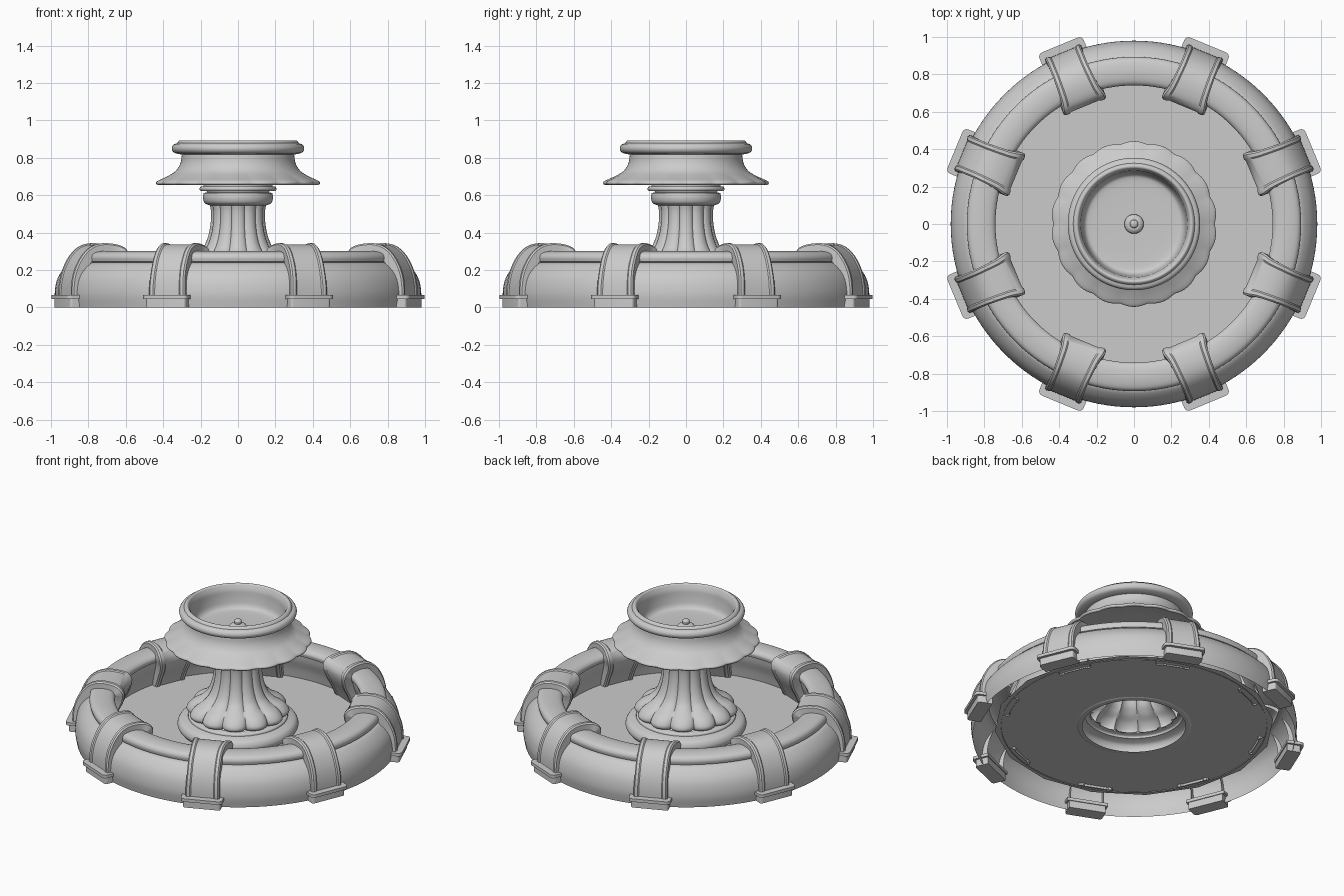
import bpy, bmesh, math
from mathutils import Matrix, Vector

if "Cube" in bpy.data.objects:
    bpy.data.objects.remove(bpy.data.objects["Cube"])


def spline(pts, n=4):
    """Smooth curve through a few profile points."""
    v = [Vector(p) for p in pts]
    v = [2 * v[0] - v[1]] + v + [2 * v[-1] - v[-2]]
    out = []
    for i in range(1, len(v) - 2):
        a, b, c, d = v[i - 1:i + 3]
        for k in range(n):
            t = k / n
            out.append(0.5 * (2 * b + (c - a) * t + (2 * a - 5 * b + 4 * c - d) * t * t
                              + (3 * b - a - 3 * c + d) * t ** 3))
    return out + [v[-2]]


def finish(name, bm, angle=38):
    bmesh.ops.remove_doubles(bm, verts=bm.verts, dist=1e-5)
    bmesh.ops.recalc_face_normals(bm, faces=bm.faces)
    me = bpy.data.meshes.new(name)
    bm.to_mesh(me)
    bm.free()
    me.shade_smooth()
    me.set_sharp_from_angle(angle=math.radians(angle))
    ob = bpy.data.objects.new(name, me)
    bpy.context.collection.objects.link(ob)
    return ob


def lathe(name, profile, sides=96, warp=None, angle=38):
    """Spin a (radius, height) profile; warp may change the radius by angle."""
    bm = bmesh.new()
    rings = []
    for r, z in profile:
        ring = []
        for i in range(sides):
            a = 2 * math.pi * i / sides
            q = warp(r, z, a) if warp else r
            ring.append(bm.verts.new((q * math.cos(a), q * math.sin(a), z)))
        rings.append(ring)
    for lo, hi in zip(rings, rings[1:]):
        for i in range(sides):
            j = (i + 1) % sides
            bm.faces.new((lo[i], lo[j], hi[j], hi[i]))
    return finish(name, bm, angle)


# Basin wall: bulging outside, rounded lip, curved inside
lathe("basin_wall",
      spline([(.97, 0), (.98, .07), (.97, .14), (.945, .19), (.905, .23), (.875, .24)])
      + spline([(.89, .245), (.893, .27), (.875, .292), (.82, .302), (.765, .295), (.742, .275), (.745, .25)])
      + spline([(.757, .245), (.765, .2), (.785, .14), (.8, .07)]), 128)

# Flat basin floor with a central opening
lathe("basin_floor", [(.84, .075), (.33, .075)], 16)

# Pedestal base rings
lathe("pedestal_base",
      spline([(.31, .07), (.345, .075), (.364, .105), (.35, .14), (.315, .155)])
      + spline([(.30, .158), (.295, .17), (.265, .178)]))


# Fluted pedestal column with raised ribs
def flute(r, z, a):
    strength = .045 if z > .3 else .06
    return r * (1 - strength + 2 * strength * abs(math.cos(6 * a)) ** .7)


lathe("fluted_column",
      spline([(.26, .175), (.288, .19), (.29, .215), (.262, .25), (.215, .28), (.178, .32),
              (.153, .38), (.14, .45), (.138, .51), (.145, .55)]), 144, flute, 60)

# Collar between column and bowl
lathe("collar",
      [(.13, .545)] + spline([(.15, .545), (.178, .558), (.187, .585), (.183, .612)])
      + [(.165, .615), (.168, .622)]
      + spline([(.2, .622), (.206, .633), (.2, .646)], 3) + [(.185, .646), (.185, .665)])


# Upper bowl with scalloped skirt
def scallop(r, z, a):
    f = max(0, min(1, (r - .34) / .1)) if z < .76 else 0
    return r - f * .012 * (1 - abs(math.sin(9 * a)))


lathe("upper_bowl",
      [(.17, .66), (.3, .665), (.41, .662)]
      + spline([(.435, .655), (.443, .663), (.435, .676), (.385, .699), (.335, .728), (.308, .77), (.30, .818)])
      + spline([(.32, .82), (.345, .83), (.354, .85), (.345, .87), (.325, .878)])
      + spline([(.322, .884), (.312, .893), (.3, .89), (.292, .875)])
      + spline([(.285, .86), (.278, .8), (.265, .757), (.23, .742), (.1, .738), (.0, .738)]), 144, scallop)

# Small water spout in the bowl
lathe("spout", spline([(.052, .735), (.05, .755), (.035, .768), (.02, .77)])
      + spline([(.02, .775), (.022, .788), (.012, .797), (0, .798)]), 32)


# Straps over the basin wall: outer path, half width and depth at each station
def strap(name, ang):
    path = spline([(1.0, .03, .105), (.998, .12, .103), (.98, .2, .1), (.94, .275, .1), (.885, .325, .1),
                   (.82, .343, .104), (.75, .338, .11), (.70, .318, .122), (.676, .275, .122),
                   (.69, .21, .11), (.725, .14, .105), (.76, .06, .105)], 3)
    bm = bmesh.new()
    sections = []
    for i, p in enumerate(path):
        t = (path[min(i + 1, len(path) - 1)] - path[max(i - 1, 0)])
        n = Vector((-t[1], t[0])).normalized()     # points into the wall
        if n.dot(Vector((.85, .1)) - Vector((p[0], p[1]))) < 0:
            n = -n
        sec = []
        for k, d in ((-1, .06), (-1, .008), (-.92, 0), (-.75, 0), (-.68, .006), (.68, .006),
                     (.75, 0), (.92, 0), (1, .008), (1, .06)):
            sec.append(bm.verts.new((p[0] + n.x * d, k * p[2], p[1] + n.y * d)))
        sections.append(sec)
    for s, u in zip(sections, sections[1:]):
        for k in range(9):
            bm.faces.new((s[k], s[k + 1], u[k + 1], u[k]))
    bmesh.ops.rotate(bm, verts=bm.verts, matrix=Matrix.Rotation(ang, 3, 'Z'))
    finish(name, bm, 35)


def block(name, ang, r0, r1, half, z0, z1, bevel):
    bm = bmesh.new()
    bmesh.ops.create_cube(bm, size=1)
    for v in bm.verts:
        v.co = ((r0 + r1) / 2 + v.co.x * (r1 - r0), v.co.y * 2 * half, (z0 + z1) / 2 + v.co.z * (z1 - z0))
    edges = [e for e in bm.edges if abs(e.verts[0].co.z - e.verts[1].co.z) > .001
             and e.verts[0].co.x > (r0 + r1) / 2]
    bmesh.ops.bevel(bm, geom=edges, offset=bevel, segments=4, profile=.5, affect='EDGES')
    bmesh.ops.rotate(bm, verts=bm.verts, matrix=Matrix.Rotation(ang, 3, 'Z'))
    finish(name, bm, 35)


for i in range(8):
    ang = math.radians(22.5 + 45 * i)
    strap(f"strap_{i + 1}", ang)
    block(f"strap_foot_{i + 1}", ang, .93, 1.018, .115, 0, .046, .015)
    block(f"strap_foot_plate_{i + 1}", ang, .925, 1.036, .128, .046, .066, .025)
